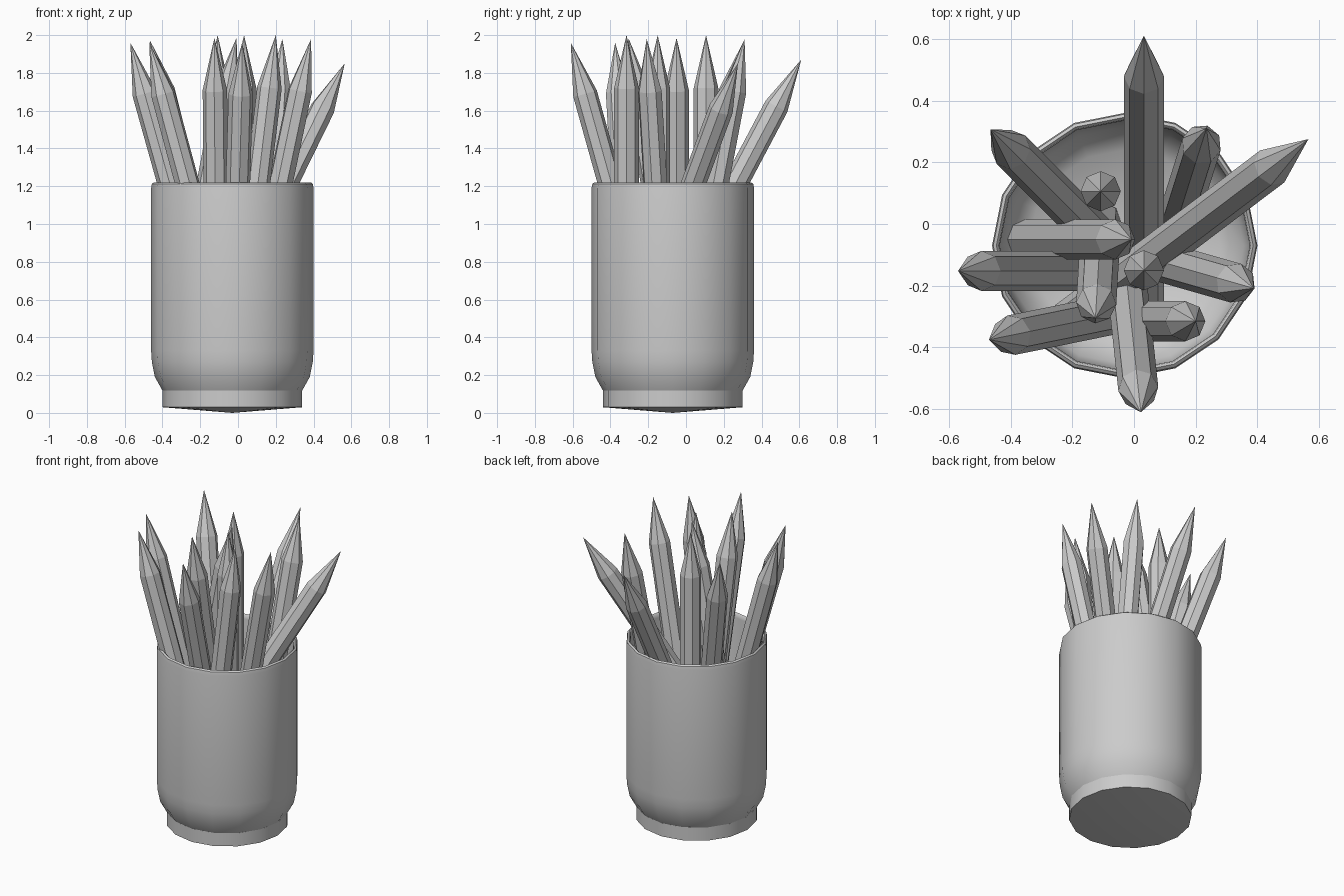
import bpy, bmesh, math
from mathutils import Vector

if "Cube" in bpy.data.objects:
    bpy.data.objects.remove(bpy.data.objects["Cube"])

CX, CY = -0.03, -0.07


def add_mesh(name, bm):
    bmesh.ops.remove_doubles(bm, verts=bm.verts, dist=1e-5)
    bmesh.ops.recalc_face_normals(bm, faces=bm.faces)
    me = bpy.data.meshes.new(name)
    bm.to_mesh(me)
    bm.free()
    ob = bpy.data.objects.new(name, me)
    bpy.context.collection.objects.link(ob)
    return ob


def lathe(name, profile, sides):
    """Spin an (r, z) profile around z."""
    bm = bmesh.new()
    vs = [bm.verts.new((r, 0, z)) for r, z in profile]
    es = [bm.edges.new(p) for p in zip(vs, vs[1:])]
    bmesh.ops.spin(bm, geom=vs + es, cent=(0, 0, 0), axis=(0, 0, 1),
                   angle=2 * math.pi, steps=sides, use_merge=True)
    return add_mesh(name, bm)


def smooth(ob, angle):
    bpy.ops.object.select_all(action='DESELECT')
    ob.select_set(True)
    bpy.context.view_layer.objects.active = ob
    bpy.ops.object.shade_smooth_by_angle(angle=math.radians(angle))


# Cup: outer wall, rolled rim, inner wall and rounded inner floor
cup = lathe("cup", [
    (0, 0.115), (0.368, 0.115), (0.41, 0.19), (0.426, 0.27), (0.43, 0.33),
    (0.43, 1.19), (0.426, 1.212), (0.416, 1.22), (0.408, 1.212),
    (0.405, 1.19), (0.405, 0.32), (0.385, 0.22), (0.31, 0.15), (0, 0.125)], 16)
cup.location = (CX, CY, 0)
smooth(cup, 40)

# Foot ring with a slightly pointed underside
foot = lathe("cup_foot", [(0, 0), (0.37, 0.03), (0.37, 0.118), (0, 0.118)], 16)
foot.location = (CX, CY, 0)
smooth(foot, 40)

# Pencils: tip position and lean (x and y travel per unit of height)
LENGTH, RADIUS, TIP = 1.87, 0.065, 0.28
pencils = [
    (0.032, 0.61, 1.87, 0.0, 0.53),
    (0.565, 0.275, 1.85, 0.49, 0.37),
    (-0.57, -0.152, 1.96, -0.28, 0.0),
    (-0.465, 0.307, 1.97, -0.25, 0.25),
    (-0.47, -0.375, 1.96, -0.27, -0.055),
    (0.022, -0.61, 1.96, 0.03, -0.28),
    (0.032, -0.15, 2.0, 0.0, 0.0),
    (-0.108, 0.106, 2.0, 0.0, 0.0),
    (0.387, -0.208, 1.98, 0.21, -0.06),
    (0.235, 0.31, 1.98, 0.06, 0.19),
    (0.2, -0.315, 2.0, 0.12, 0.0),
    (-0.008, -0.05, 1.985, 0.19, 0.0),
    (-0.125, -0.305, 1.985, -0.01, -0.17),
]
for i, (x, y, z, dx, dy) in enumerate(pencils):
    # Origin at the point, shaft running down local -z
    p = lathe(f"pencil_{i + 1}", [(0, 0), (RADIUS, -TIP), (RADIUS, -LENGTH), (0, -LENGTH)], 8)
    p.location = (x, y, z)
    p.rotation_euler = Vector((dx, dy, 1)).to_track_quat('Z', 'Y').to_euler()
